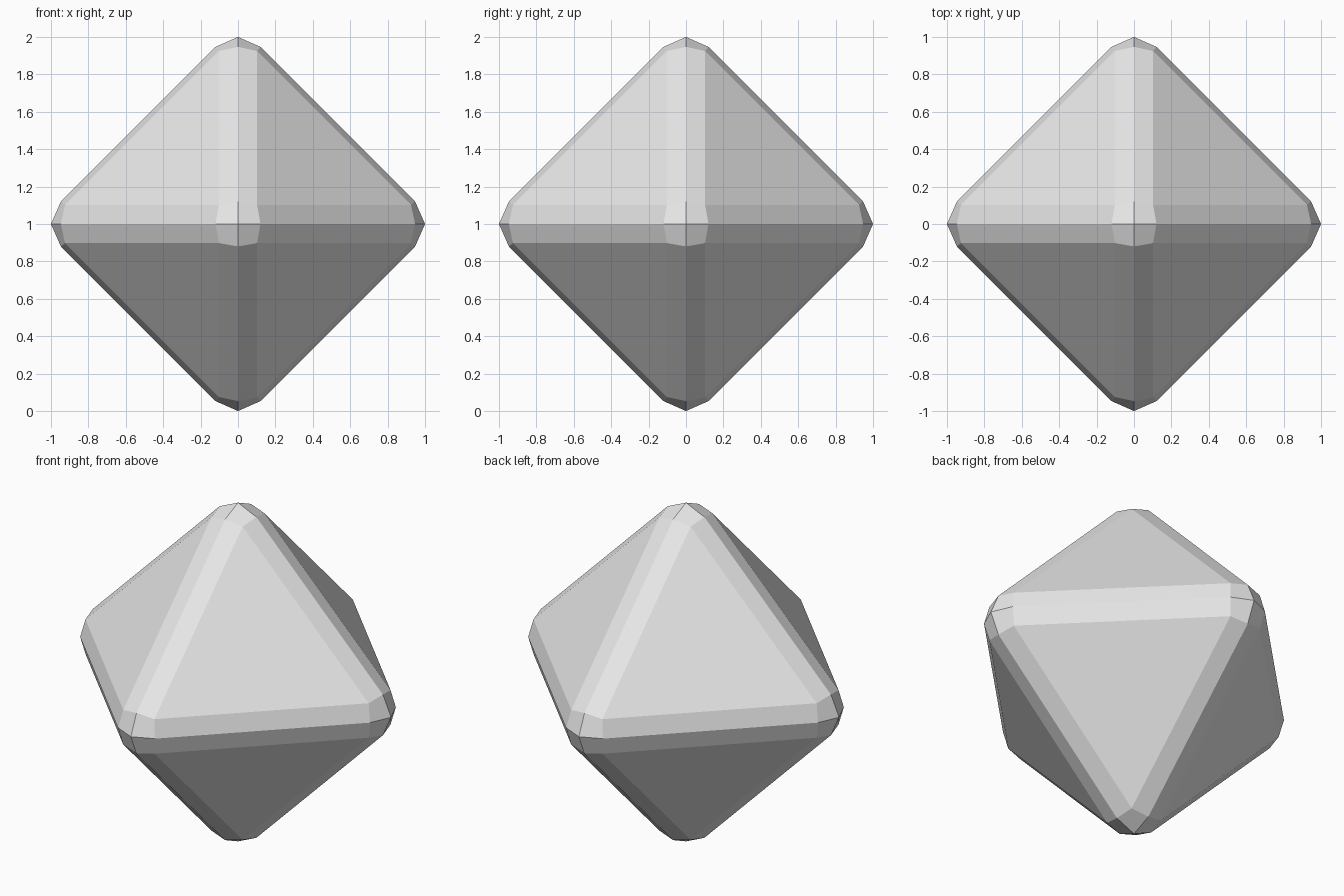
import bpy
import bmesh
from itertools import product
from mathutils import Vector

cube = bpy.data.objects.get("Cube")
if cube:
    bpy.data.objects.remove(cube, do_unlink=True)

# Light grey material
grey = bpy.data.materials.new("light_grey")
grey.use_nodes = True
colour = (0.8, 0.8, 0.8, 1.0)
grey.diffuse_color = colour
grey.node_tree.nodes["Principled BSDF"].inputs["Base Color"].default_value = colour

TIP = 1.0                       # distance of the six tips
RIDGE_OUT, RIDGE_IN = 0.947, 0.12   # ends of the rounded edge's centre line
FACE_OUT, FACE_IN = 0.925, 0.102    # corners of the large triangles

bm = bmesh.new()


def point(signs, **parts):
    """Point from axis index -> distance, mirrored into one octant."""
    p = Vector((0, 0, 0))
    for axis, distance in parts.items():
        i = "xyz".index(axis)
        p[i] = signs[i] * distance
    return p


def add_face(points):
    bm.faces.new([bm.verts.new(p) for p in points])


# Each octant: one large triangle, three half edge bevels, three tip quads
for signs in product((-1, 1), repeat=3):
    def corner(a):
        return point(signs, **{k: FACE_OUT if k == a else FACE_IN for k in "xyz"})

    def ridge(a, b):
        return point(signs, **{a: RIDGE_OUT, b: RIDGE_IN})

    add_face([corner(a) for a in "xyz"])
    for a, b, c in ("xyz", "yzx", "zxy"):
        add_face([corner(a), corner(b), ridge(b, a), ridge(a, b)])
        add_face([point(signs, **{a: TIP}), ridge(a, b), corner(a), ridge(a, c)])

bmesh.ops.remove_doubles(bm, verts=bm.verts, dist=0.001)
bmesh.ops.recalc_face_normals(bm, faces=bm.faces)

# Bevelled octahedron standing on its lower tip
mesh = bpy.data.meshes.new("bevelled_octahedron")
bm.to_mesh(mesh)
bm.free()
mesh.materials.append(grey)
body = bpy.data.objects.new("bevelled_octahedron", mesh)
body.location.z = TIP
bpy.context.collection.objects.link(body)
